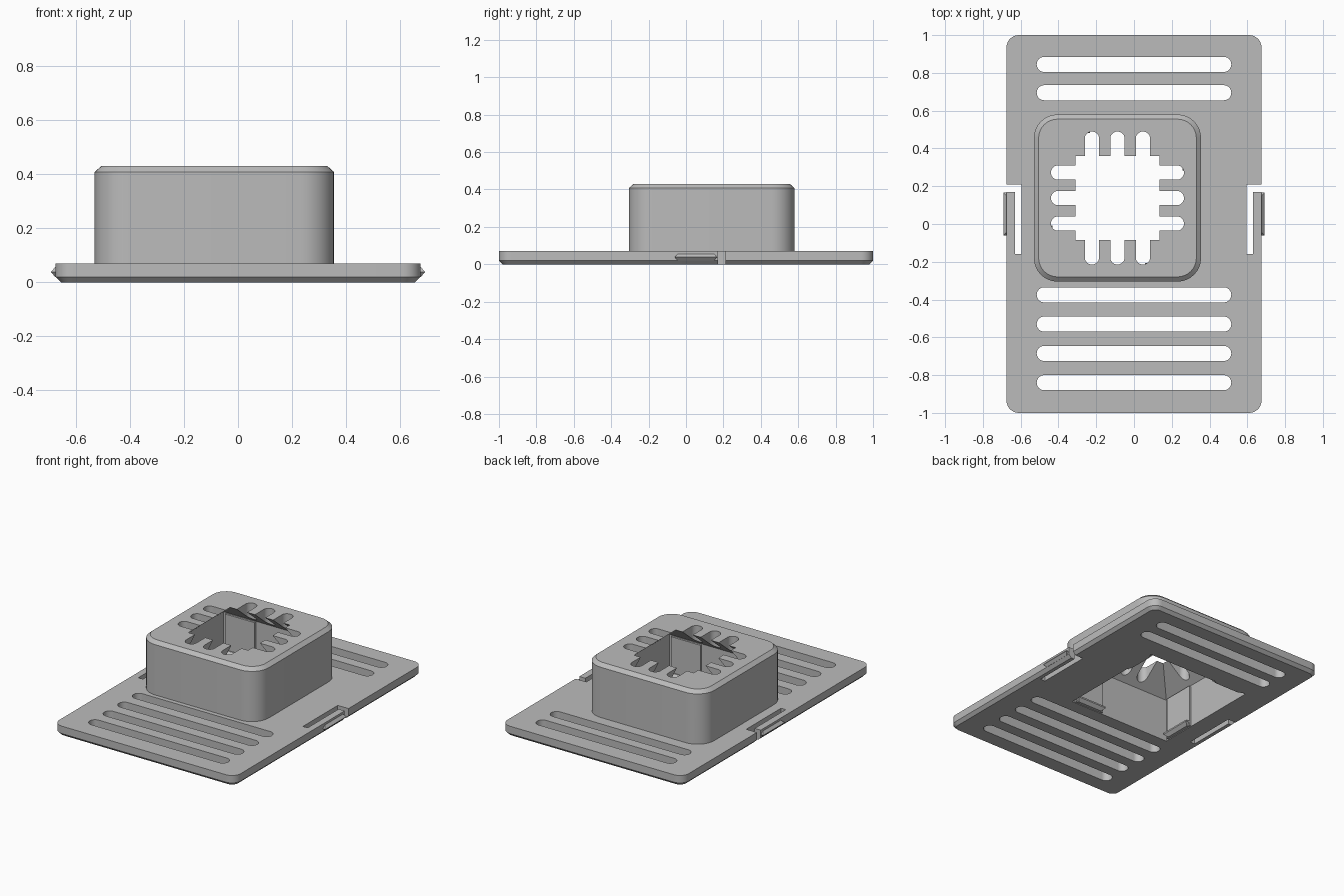
import bpy, bmesh, math

if "Cube" in bpy.data.objects:
    bpy.data.objects.remove(bpy.data.objects["Cube"], do_unlink=True)

grey = bpy.data.materials.new("plain grey")
grey.use_nodes = True
COLOUR = (0.5, 0.5, 0.5, 1)
grey.diffuse_color = COLOUR
grey.node_tree.nodes["Principled BSDF"].inputs["Base Color"].default_value = COLOUR


def outline(cx, cy, hx, hy, r, steps=8):
    """Counter-clockwise rectangle, rounded when r is above zero."""
    points = []
    for k, (sx, sy) in enumerate([(1, 1), (-1, 1), (-1, -1), (1, -1)]):
        for i in range(steps + 1 if r > 0 else 1):
            a = math.pi / 2 * (k + i / steps)
            points.append((cx + sx * (hx - r) + (r * math.cos(a) if r > 0 else 0),
                           cy + sy * (hy - r) + (r * math.sin(a) if r > 0 else 0)))
    return points


def loft(name, cx, cy, hx, hy, r, rings):
    """Solid made of stacked outlines; rings holds (height, inset)."""
    bm = bmesh.new()
    loops = [[bm.verts.new((x, y, z)) for x, y in
              outline(cx, cy, hx - d, hy - d, max(r - d, 0))] for z, d in rings]
    n = len(loops[0])
    for low, high in zip(loops, loops[1:]):
        for i in range(n):
            j = (i + 1) % n
            bm.faces.new((low[i], low[j], high[j], high[i]))
    bm.faces.new(loops[0][::-1])
    bm.faces.new(loops[-1])
    mesh = bpy.data.meshes.new(name)
    bm.to_mesh(mesh)
    bm.free()
    mesh.materials.append(grey)
    ob = bpy.data.objects.new(name, mesh)
    bpy.context.collection.objects.link(ob)
    return ob


def combine(target, other, operation):
    """Apply a boolean and throw the helper away."""
    bpy.context.view_layer.objects.active = target
    mod = target.modifiers.new(operation, "BOOLEAN")
    mod.object, mod.operation, mod.solver = other, operation, "EXACT"
    bpy.ops.object.modifier_apply(modifier=mod.name)
    bpy.data.objects.remove(other, do_unlink=True)


def cut(target, cx, cy, hx, hy, r, rings):
    combine(target, loft("cutter", cx, cy, hx, hy, r, rings), "DIFFERENCE")


CX, CY = -0.0875, 0.1375      # housing centre
CAVITY, HOLE = 0.385, 0.222   # half widths
PLATE, TOP = 0.07, 0.43       # heights
THROUGH = [(-0.1, 0), (0.6, 0)]

# Base plate with a chamfered underside, joined to the housing
body = loft("vented_body", 0, 0, 0.675, 1, 0.065, [(0, 0.02), (0.02, 0), (PLATE, 0)])
housing = loft("housing", CX, CY, 0.4425, 0.4425, 0.125,
               [(0.03, 0), (TOP - 0.022, 0), (TOP, 0.025)])
combine(body, housing, "UNION")

# Cavity open below, tapering to the square hole in the top
slope = CAVITY - HOLE
cut(body, CX, CY, CAVITY, CAVITY, 0,
    [(-0.1, 0), (0.295, 0), (TOP, slope), (0.5, slope)])

# Rounded fingers around the hole
for offset in (-0.135, 0, 0.135):
    cut(body, CX + offset, CY, 0.038, 0.352, 0.0375, [(0.2, 0), (0.6, 0)])
    cut(body, CX, CY + offset, 0.352, 0.038, 0.0375, [(0.2, 0), (0.6, 0)])

# Long vents in the plate
for y in (0.845, 0.695, -0.375, -0.53, -0.685, -0.84):
    cut(body, 0, y, 0.515, 0.04, 0.0395, THROUGH)

# Snap tabs on the long edges, freed by L-shaped slots
for side, word in ((1, "left"), (-1, "right")):
    cut(body, side * 0.6125, 0.025, 0.0175, 0.185, 0, THROUGH)
    cut(body, side * 0.655, 0.19, 0.059, 0.02, 0, THROUGH)
    loft(word + "_snap_ridge", side * 0.672, 0.053, 0.02, 0.113, 0,
         [(0.02, 0.016), (0.038, 0), (0.056, 0.016)])

# Retaining clips turning around the cavity walls
for k in range(4):
    c, s = round(math.cos(k * math.pi / 2)), round(math.sin(k * math.pi / 2))

    def clip(name, u, v, hu, hv, rings):
        hx, hy = (hu, hv) if k % 2 == 0 else (hv, hu)
        loft(name, CX + c * u - s * v, CY + s * u + c * v, hx, hy, 0, rings)

    clip(f"clip_arm_{k + 1}", CAVITY - 0.003, 0.255, 0.01, 0.11, [(0.004, 0), (0.29, 0)])
    clip(f"clip_lip_{k + 1}", CAVITY - 0.01, 0.255, 0.03, 0.11,
         [(0.004, 0.02), (0.025, 0), (0.035, 0), (0.05, 0.02)])

# Smooth round corners, sharp edges elsewhere
for ob in bpy.context.scene.objects:
    ob.select_set(ob.type == "MESH" and grey.name in ob.data.materials)
bpy.context.view_layer.objects.active = body
bpy.ops.object.shade_smooth_by_angle(angle=math.radians(30))
